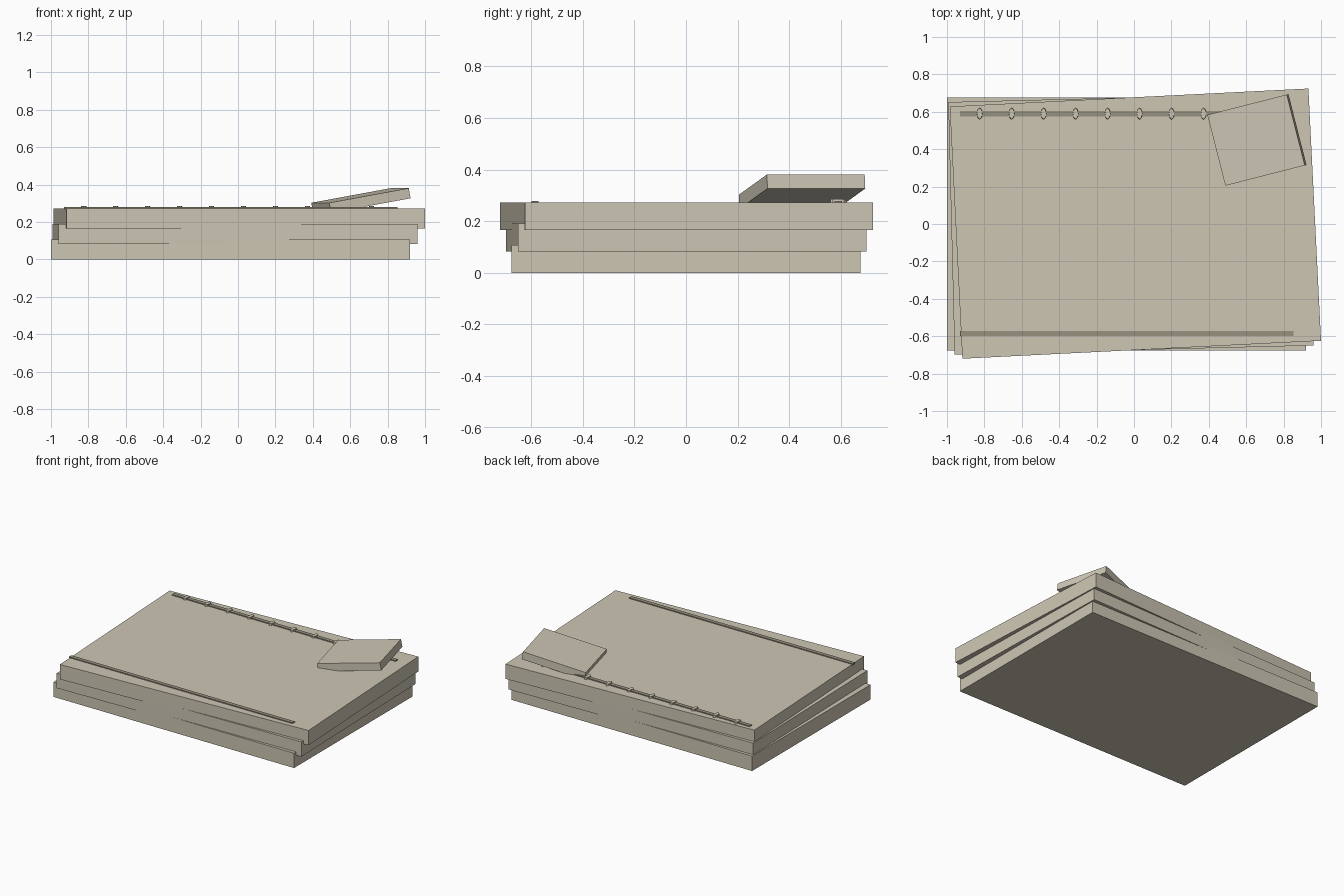
import bpy
from math import sin, cos, radians
from mathutils import Vector, Euler

if "Cube" in bpy.data.objects:
    bpy.data.objects.remove(bpy.data.objects["Cube"])


def srgb(r, g, b):
    lin = [((c / 255 + 0.055) / 1.055) ** 2.4 for c in (r, g, b)]
    return (*lin, 1)


def material(name, rgb):
    m = bpy.data.materials.new(name)
    m.diffuse_color = srgb(*rgb)
    m.use_nodes = True
    m.node_tree.nodes["Principled BSDF"].inputs["Base Color"].default_value = m.diffuse_color
    return m


stone = material("pale stone", (205, 198, 180))
groove = material("dark stone", (150, 145, 128))


def box(name, size, loc, mat, rot=(0, 0, 0)):
    bpy.ops.mesh.primitive_cube_add(size=1, location=loc, rotation=rot)
    o = bpy.context.object
    o.name = name
    o.scale = size
    o.data.materials.append(mat)
    return o


# three stacked slabs, each shifted and twisted a little more
for i in range(3):
    box(f"slab_{i + 1}", (1.92, 1.35, 0.107),
        (-0.04 + 0.0237 * i, 0.001 * i, 0.0535 + 0.083 * i), stone, (0, 0, 0.025 * i))
top = 0.273

# dark border strips along the front and back
for name, y in (("front_strip", -0.585), ("back_strip", 0.59)):
    box(name, (1.785, 0.028, 0.012), (-0.0385, y, top), groove)

# small raised studs on the back strip
for i in range(10):
    bpy.ops.mesh.primitive_cone_add(vertices=8, radius1=1, radius2=0.85, depth=1,
                                    rotation=(0, 0, 0), location=(-0.825 + 0.171 * i, 0.59, top + 0.001))
    o = bpy.context.object
    o.name = f"stud_{i + 1}"
    o.scale = (0.016, 0.034, 0.022)
    o.data.materials.append(stone)

# broken fragment leaning on the back right corner
rot = Euler((0, radians(-10.1), radians(14.3)), 'XYZ')
up = rot.to_matrix() @ Vector((0, 0, 1))
box("fragment", (0.445, 0.391, 0.055), Vector((0.6525, 0.4485, 0.3415)) - up * 0.0275, stone, rot)
